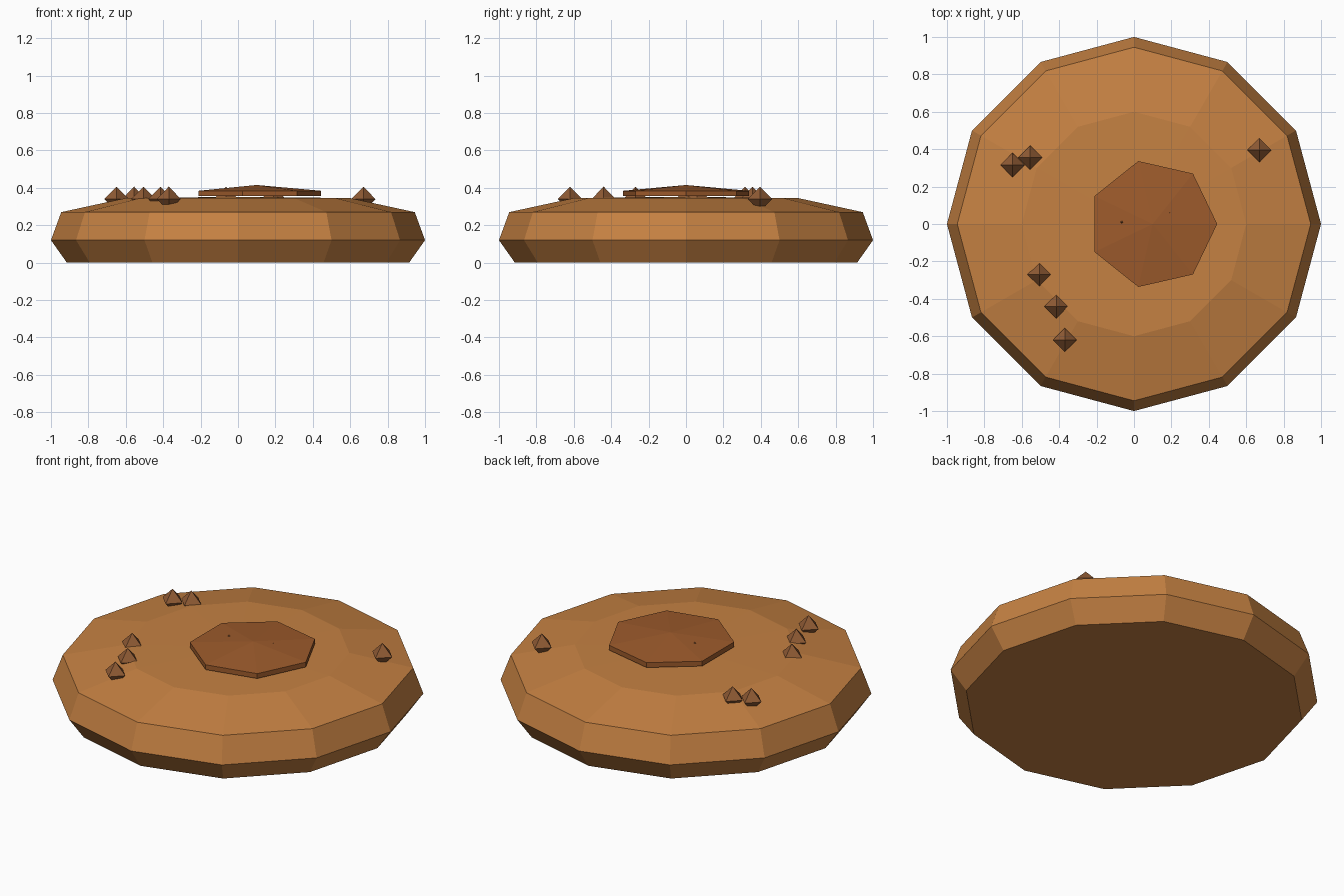
import bpy, math

if "Cube" in bpy.data.objects:
    bpy.data.objects.remove(bpy.data.objects["Cube"])


def material(name, rgb):
    m = bpy.data.materials.new(name)
    m.diffuse_color = (*rgb, 1)
    m.use_nodes = True
    m.node_tree.nodes["Principled BSDF"].inputs["Base Color"].default_value = m.diffuse_color
    return m


def lathe(name, profile, sides, centre, mat, bottom_tip=None, top_tip=None):
    """Flat-faced solid from (radius, z) rings, closed by a tip or a flat cap."""
    verts, faces = [], []
    for r, z in profile:
        for i in range(sides):
            a = 2 * math.pi * i / sides
            verts.append((r * math.cos(a), r * math.sin(a), z))
    for k in range(len(profile) - 1):
        for i in range(sides):
            j = (i + 1) % sides
            a, b = k * sides, (k + 1) * sides
            faces.append((a + i, a + j, b + j, b + i))
    last = (len(profile) - 1) * sides
    for base, tip, up in ((0, bottom_tip, False), (last, top_tip, True)):
        ring = [base + i for i in range(sides)]
        if not up:
            ring.reverse()
        if tip is None:
            faces.append(tuple(ring))
        else:
            verts.append((0, 0, tip))
            t = len(verts) - 1
            faces += [(ring[i], ring[(i + 1) % sides], t) for i in range(sides)]
    mesh = bpy.data.meshes.new(name)
    mesh.from_pydata(verts, [], faces)
    mesh.materials.append(mat)
    ob = bpy.data.objects.new(name, mesh)
    ob.location = centre
    bpy.context.collection.objects.link(ob)
    return ob


tan = material("tan", (0.56, 0.22, 0.055))
rust = material("rust", (0.34, 0.105, 0.025))
brown = material("brown", (0.28, 0.105, 0.035))

# Twelve-sided disc with a gently domed top
lathe("disc_body", [(0.915, 0), (1, 0.12), (0.945, 0.27), (0.6, 0.345)], 12,
      (0, 0, 0), tan, top_tip=0.352)

# Seven-sided raised patch, off centre
lathe("raised_patch", [(0.345, 0.355), (0.345, 0.384)], 7,
      (0.1, 0, 0), rust, top_tip=0.415)

# Scattered pebbles, two of them mostly buried in the patch
for n, (x, y) in enumerate([(0.67, 0.395), (-0.65, 0.315), (-0.555, 0.355),
                            (-0.505, -0.27), (-0.415, -0.44), (-0.37, -0.62),
                            (-0.065, 0.01), (0.19, 0.06)]):
    lathe(f"pebble_{n + 1}", [(0.065, 0)], 4, (x, y, 0.34), brown,
          bottom_tip=-0.065, top_tip=0.066)
